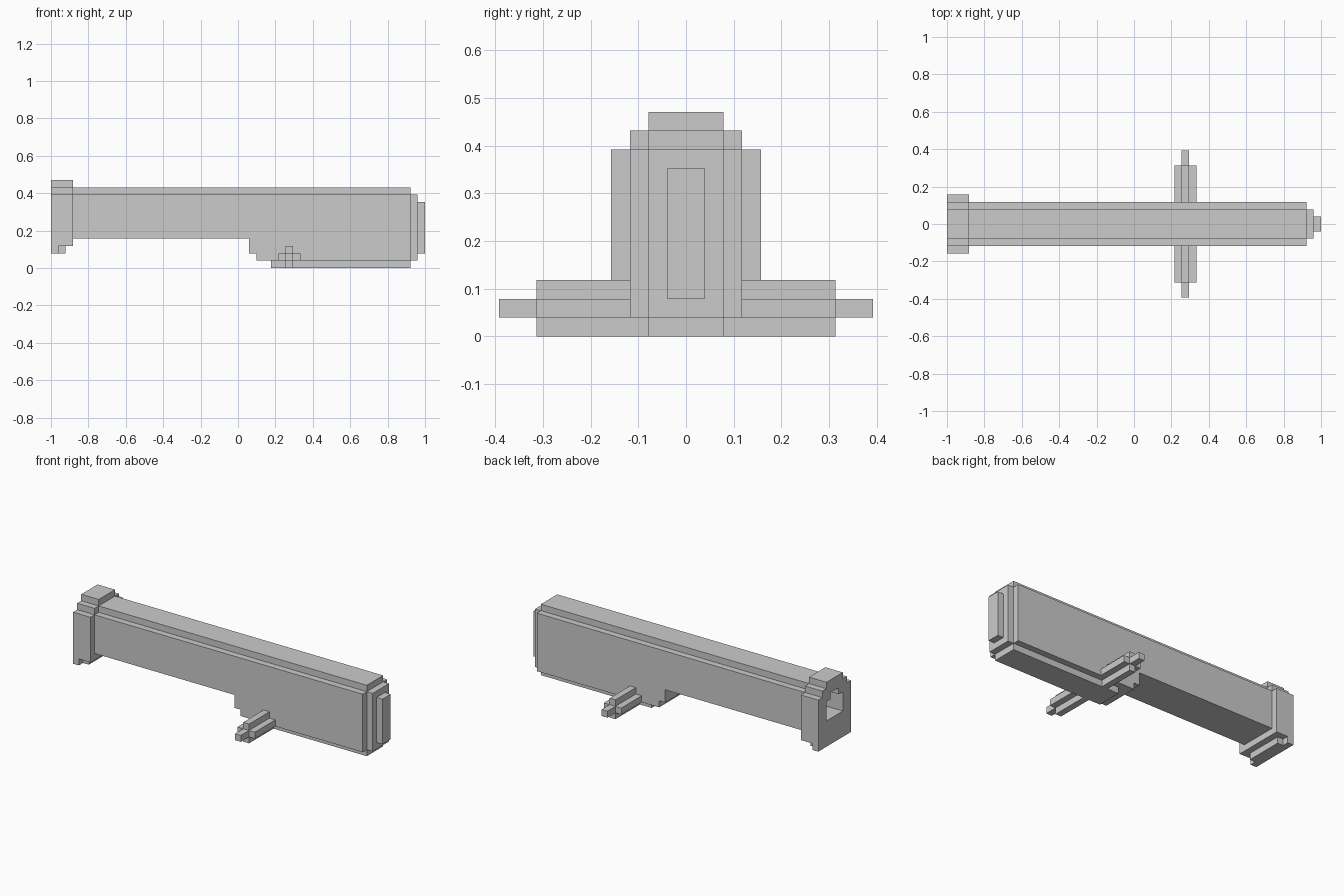
import bpy, bmesh
from mathutils import Vector

if "Cube" in bpy.data.objects:
    bpy.data.objects.remove(bpy.data.objects["Cube"])

U = 2 / 51  # block size; the model is 51 blocks long
filled = set()
parts = {}


def cells(x0, x1, y0, y1, z0, z1):
    return {(x, y, z) for x in range(x0, x1) for y in range(y0, y1) for z in range(z0, z1)}


def mid(x0, x1, half, z0, z1):
    """Box of blocks centred on y = 0."""
    return cells(x0, x1, -half, half, z0, z1)


def part(name, *boxes):
    c = set().union(*boxes) - filled - bore
    parts[name] = c
    filled.update(c)


# stepped hollow running down the barrel
bore = mid(0, 30, 2, 6, 9) | mid(0, 30, 1, 9, 10)

# muzzle collar with stepped top and lower lip
part("muzzle_collar", mid(0, 3, 4, 3, 10), mid(0, 3, 3, 10, 11), mid(0, 3, 2, 11, 12),
     mid(0, 1, 4, 2, 3), mid(1, 2, 3, 2, 3))
# long barrel with narrower ridge on top
part("barrel", mid(3, 49, 3, 4, 10), mid(3, 49, 2, 10, 11))
# deep breech under the rear half
part("breech", mid(27, 28, 3, 2, 4), mid(28, 49, 3, 1, 4), mid(30, 49, 2, 0, 1))
# stepped end cap
part("end_cap", mid(49, 50, 2, 1, 10), mid(50, 51, 1, 2, 9))
# plus-shaped side pivots with thin tips
for side, a, b, t0, t1 in (("left", 2, 8, 8, 10), ("right", -8, -2, -10, -8)):
    part(side + "_pivot", cells(31, 34, a, b, 1, 2), cells(32, 33, a, b, 0, 3),
         cells(32, 33, t0, t1, 1, 2))

# skin each part with only its exposed faces
for name, blocks in parts.items():
    bm = bmesh.new()
    for c in sorted(blocks):
        for ax in range(3):
            for s in (-1, 1):
                n = list(c)
                n[ax] += s
                if tuple(n) in filled:
                    continue
                quad = []
                for i, j in ((0, 0), (1, 0), (1, 1), (0, 1))[::s]:
                    p = list(c)
                    p[ax] += s > 0
                    p[(ax + 1) % 3] += i
                    p[(ax + 2) % 3] += j
                    quad.append(bm.verts.new(Vector((p[0] - 25.5, p[1], p[2])) * U))
                bm.faces.new(quad)
    bmesh.ops.remove_doubles(bm, verts=bm.verts, dist=U * 0.01)
    bmesh.ops.dissolve_limit(bm, angle_limit=0.01, verts=bm.verts, edges=bm.edges)
    me = bpy.data.meshes.new(name)
    bm.to_mesh(me)
    bm.free()
    bpy.context.collection.objects.link(bpy.data.objects.new(name, me))
